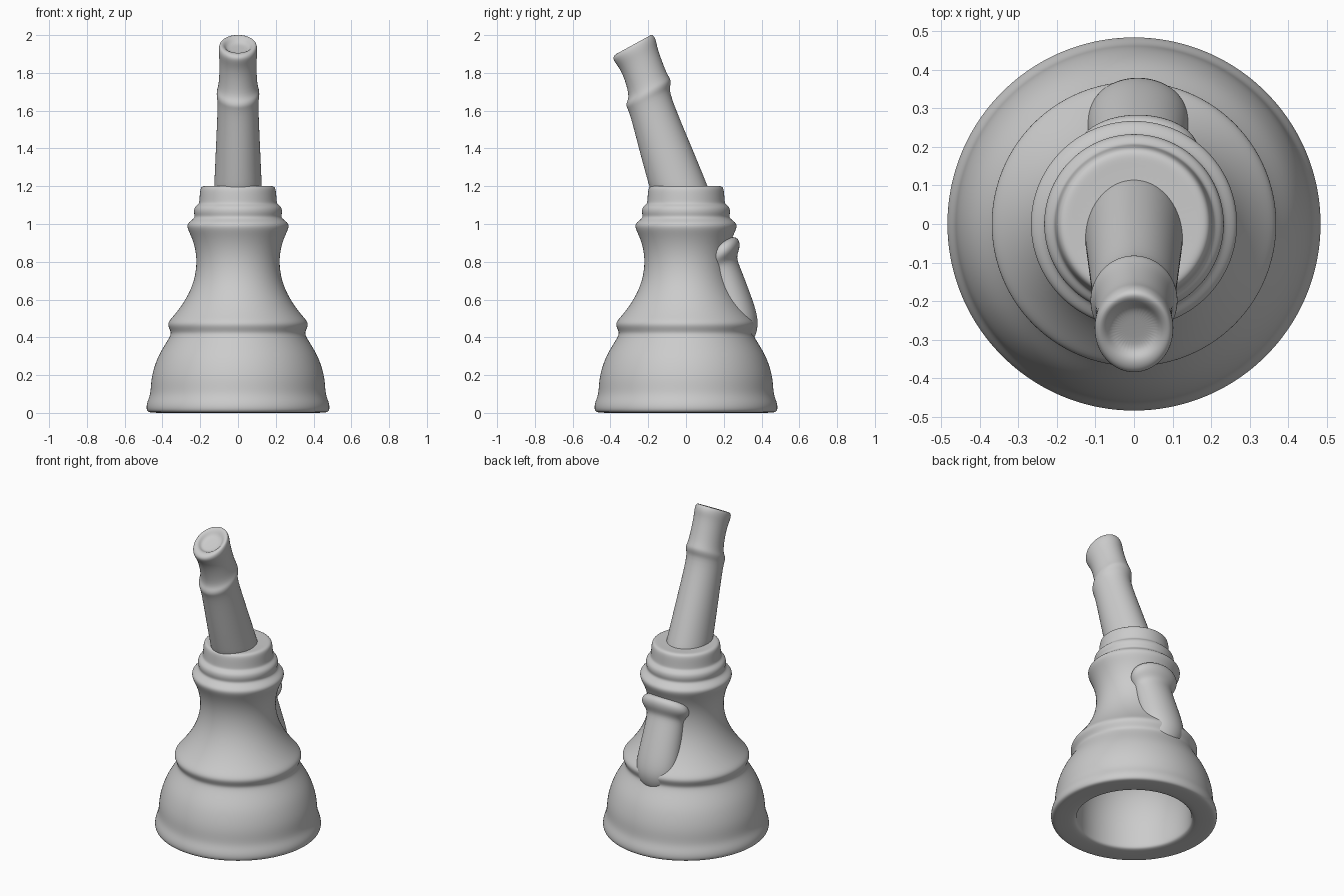
import bpy, bmesh
from math import cos, sin, tau


def loft(name, rings, seg=40, x0=0.0):
    """Skin ellipses given as (y1, z1, y2, z2, half_width): ends in the side plane."""
    bm = bmesh.new()
    loops = []
    for y1, z1, y2, z2, rx in rings:
        loop = []
        for i in range(seg):
            a = tau * i / seg
            t = (1 - cos(a)) / 2
            loop.append(bm.verts.new((x0 + rx * sin(a), y1 + (y2 - y1) * t, z1 + (z2 - z1) * t)))
        loops.append(loop)
    for a, b in zip(loops, loops[1:]):
        for i in range(seg):
            j = (i + 1) % seg
            bm.faces.new((a[i], a[j], b[j], b[i]))
    # close both ends with fans
    for loop in (loops[0], loops[-1]):
        c = sum((v.co for v in loop), loop[0].co * 0) / seg
        cv = bm.verts.new(c)
        for i in range(seg):
            bm.faces.new((loop[i], loop[(i + 1) % seg], cv))
    bmesh.ops.recalc_face_normals(bm, faces=bm.faces[:])
    for f in bm.faces:
        f.smooth = True
    me = bpy.data.meshes.new(name)
    bm.to_mesh(me)
    bm.free()
    ob = bpy.data.objects.new(name, me)
    bpy.context.collection.objects.link(ob)
    sub = ob.modifiers.new("smooth", "SUBSURF")
    sub.levels = sub.render_levels = 2
    return ob


# Turned body: hollow underside, then the outer wall up to the collar
cavity = [(.12, .46), (.23, .43), (.30, .33), (.335, .2), (.335, .06), (.335, .015), (.35, 0)]
outer = [(.46, 0), (.482, .006), (.487, .03), (.481, .06), (.464, .10), (.462, .16), (.452, .22),
         (.425, .30), (.385, .365), (.357, .41), (.356, .43), (.372, .46), (.369, .485),
         (.335, .52), (.275, .60), (.23, .70), (.217, .80), (.228, .88), (.25, .94),
         (.27, .98), (.268, 1.005), (.238, 1.025), (.228, 1.04), (.235, 1.06), (.232, 1.09),
         (.208, 1.105), (.205, 1.12), (.202, 1.17), (.197, 1.195), (.18, 1.203), (.15, 1.2)]
loft("body", [(-r, z, r, z, r) for r, z in cavity + outer], 48)

# Leaning neck with a bead and a slanted, dished mouth
loft("neck", [
    (-.18, 1.15, .135, 1.15, .130),
    (-.195, 1.2, .115, 1.2, .126),
    (-.25, 1.40, .025, 1.42, .117),
    (-.299, 1.595, -.090, 1.69, .106),
    (-.316, 1.617, -.083, 1.73, .113),
    (-.316, 1.645, -.079, 1.765, .114),
    (-.297, 1.675, -.100, 1.79, .101),
    (-.335, 1.80, -.145, 1.91, .097),
    (-.372, 1.85, -.155, 1.95, .102),
    (-.390, 1.877, -.160, 1.98, .103),
    (-.375, 1.90, -.180, 2.01, .096),
    (-.345, 1.91, -.205, 1.985, .072),
    (-.325, 1.895, -.215, 1.955, .060)])

# Lever-like bulge on the back with a band at its top
loft("back_lever", [
    (.14, .90, .235, .93, .08),
    (.10, .86, .268, .932, .14),
    (.10, .82, .286, .905, .16),
    (.10, .79, .283, .865, .155),
    (.10, .76, .266, .825, .125),
    (.10, .72, .283, .78, .122),
    (.13, .60, .342, .63, .13),
    (.17, .50, .382, .51, .135),
    (.20, .42, .380, .44, .12),
    (.25, .37, .355, .375, .07)], 32, 0.01)
